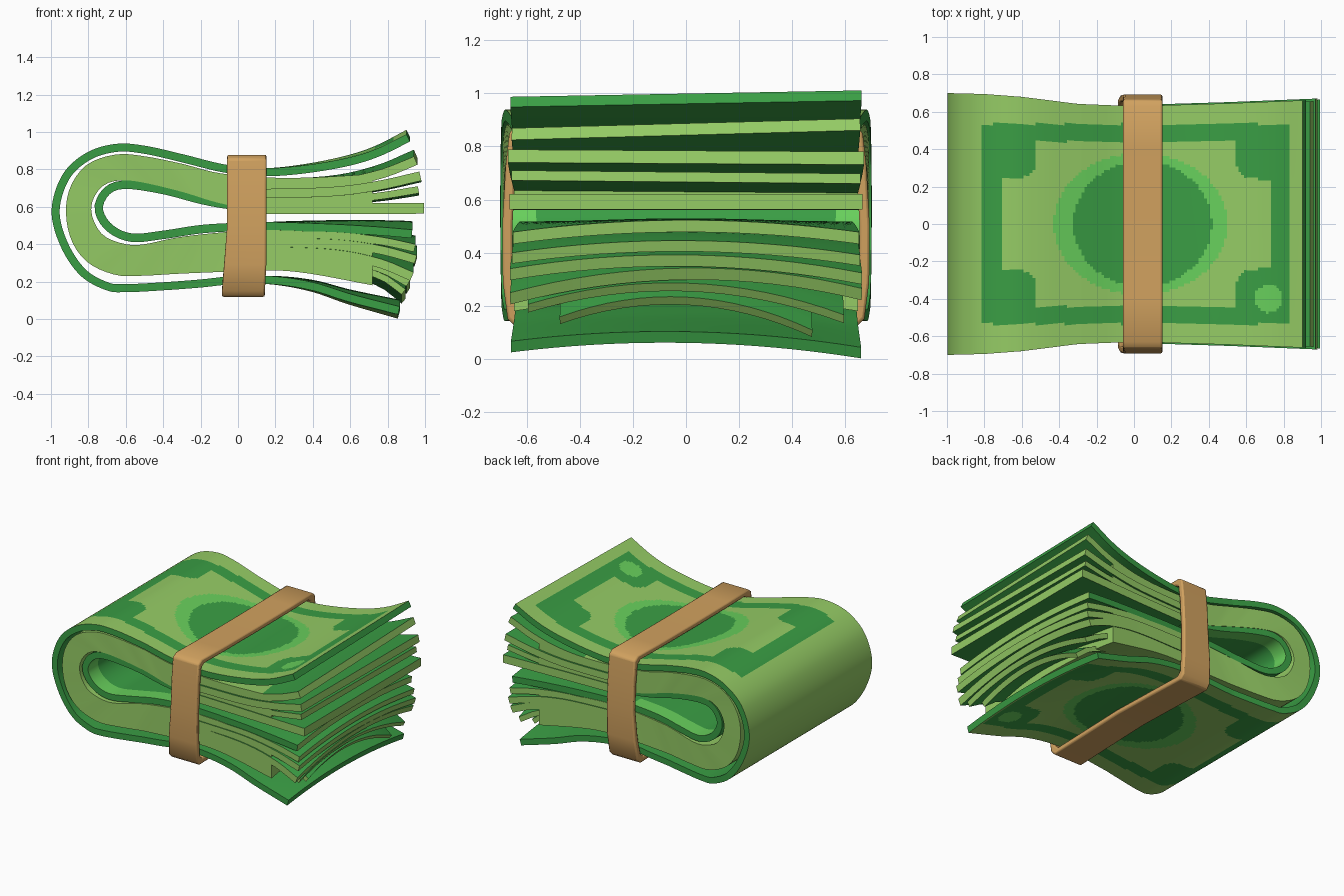
import bpy, bmesh, math
from mathutils import Vector

if "Cube" in bpy.data.objects:
    bpy.data.objects.remove(bpy.data.objects["Cube"])


def material(name, rgb):
    m = bpy.data.materials.new(name)
    m.diffuse_color = (*rgb, 1)
    m.use_nodes = True
    m.node_tree.nodes["Principled BSDF"].inputs["Base Color"].default_value = m.diffuse_color
    return m


LIGHT, DARK, MID = 0, 1, 2
GREENS = [material("light green", (0.30, 0.60, 0.13)),
          material("dark green", (0.042, 0.34, 0.058)),
          material("bright green", (0.138, 0.63, 0.107))]
TAN = material("tan", (0.64, 0.36, 0.115))


def smooth_path(pts, n):
    """Catmull-Rom curve through pts, resampled to n even steps."""
    p = [Vector(q) for q in pts]
    p = [2 * p[0] - p[1]] + p + [2 * p[-1] - p[-2]]
    fine = []
    for i in range(1, len(p) - 2):
        a, b, c, d = p[i - 1:i + 3]
        for k in range(30):
            t = k / 30
            fine.append(0.5 * (2 * b + (c - a) * t + (2 * a - 5 * b + 4 * c - d) * t * t
                               + (3 * b - a - 3 * c + d) * t ** 3))
    fine.append(p[-2])
    run = [0.0]
    for a, b in zip(fine, fine[1:]):
        run.append(run[-1] + (b - a).length)
    out, j = [], 0
    for i in range(n + 1):
        s = run[-1] * i / n
        while j < len(run) - 2 and run[j + 1] < s:
            j += 1
        f = (s - run[j]) / (run[j + 1] - run[j])
        out.append(fine[j].lerp(fine[j + 1], min(1, max(0, f))))
    return out


def thicken(pts, n, t):
    """Both sides of a centre line."""
    c = smooth_path(pts, n)
    a, b = [], []
    for i, p in enumerate(c):
        d = (c[min(i + 1, n)] - c[max(i - 1, 0)]).normalized()
        nrm = Vector((d.y, -d.x))
        a.append(p + nrm * t / 2)
        b.append(p - nrm * t / 2)
    return a, b


WIDTHS = [(-1, .70), (-.8, .695), (-.6, .68), (-.3, .642), (0, .63), (.5, .645), (1, .665)]


def half_width(x):
    x = min(1, max(-1, x))
    for (x0, w0), (x1, w1) in zip(WIDTHS, WIDTHS[1:]):
        if x <= x1:
            return w0 + (w1 - w0) * (x - x0) / (x1 - x0)


def finish(bm, name, mats, angle=35):
    bmesh.ops.recalc_face_normals(bm, faces=bm.faces)
    me = bpy.data.meshes.new(name)
    bm.to_mesh(me)
    bm.free()
    ob = bpy.data.objects.new(name, me)
    bpy.context.collection.objects.link(ob)
    for m in mats:
        me.materials.append(m)
    bpy.ops.object.select_all(action='DESELECT')
    ob.select_set(True)
    bpy.context.view_layer.objects.active = ob
    bpy.ops.object.shade_smooth_by_angle(angle=math.radians(angle))
    return ob


def ribbon(name, sides, rule, m=16, lift=0.0, tilt=0.0, width=1.0):
    """Paper slab between two x-z curves; lift bows the loose lower ends up in the middle."""
    bm = bmesh.new()
    n = len(sides[0]) - 1
    grid = []
    for side in sides:
        rows = []
        for p in side:
            ramp = min(1, max(0, (p.x - .15) / .75))
            low = p.y < .54
            row = []
            for k in range(m + 1):
                v = 2 * k / m - 1
                z = p.y + (lift * ramp * (1 - v * v) if low else 0)
                z += ramp * tilt * v * (-1 if low else 1)
                row.append(bm.verts.new((p.x, v * half_width(p.x) * width, z)))
            rows.append(row)
        grid.append(rows)

    def face(part, *vs):
        f = bm.faces.new(vs)
        c = f.calc_center_median()
        f.material_index = rule(part, c.x, c.y)

    for g, part in zip(grid, ("outer", "inner")):
        for i in range(n):
            for k in range(m):
                face(part, g[i][k], g[i + 1][k], g[i + 1][k + 1], g[i][k + 1])
    a, b = grid
    for i in range(n):
        for k in (0, m):
            face("side", a[i][k], a[i + 1][k], b[i + 1][k], b[i][k])
    for i in (0, n):
        for k in range(m):
            face("end", a[i][k], a[i][k + 1], b[i][k + 1], b[i][k])
    return finish(bm, name, GREENS)


def bill_print(part, x, y):
    """Printed frame, medallion and corner spot on the outside of the wrapping bill."""
    if part != "outer":
        return DARK
    ax, ay = abs(x - .01), abs(y)
    if math.hypot(x - .72, y + .40) < .075:
        return MID
    if ((x - .045) / .37) ** 2 + (y / .335) ** 2 < 1:
        return DARK
    if ((x - .035) / .465) ** 2 + (y / .38) ** 2 < 1:
        return MID
    if ax > .825 or ay > .535:
        return LIGHT
    if ax > .72 or ay > .44:
        return DARK
    notch = ((.72 - ax) / .19) ** 4 + ((.44 - ay) / .2) ** 4 < 1
    return DARK if notch else LIGHT


def inner_print(part, x, y):
    if part == "end":
        return LIGHT
    return MID if part == "inner" and x < 0 and abs(y) > .54 else DARK


def sheet_colour(part, x, y):
    return LIGHT if part in ("side", "end") else DARK


# outer bill wrapped round the whole wad
outer = [(.91, .98), (.75, .90), (.6, .85), (.4, .81), (.2, .787), (.05, .79), (-.1, .81),
         (-.3, .86), (-.5, .905), (-.65, .915), (-.8, .87), (-.92, .76), (-.975, .58),
         (-.93, .40), (-.83, .25), (-.7, .175), (-.6, .165), (-.4, .175), (-.2, .19),
         (0, .21), (.2, .205), (.4, .17), (.6, .105), (.86, .034)]
ribbon("outer_bill", thicken(outer, 270, .043), bill_print, m=84, lift=.05, tilt=.012)

# thick folded stack of bills
stack_out = [(.72, .775), (.4, .757), (.15, .757), (-.1, .78), (-.3, .83), (-.5, .87),
             (-.65, .88), (-.8, .83), (-.89, .72), (-.92, .58), (-.89, .42), (-.8, .30),
             (-.65, .235), (-.5, .232), (-.3, .243), (0, .255), (.2, .26), (.4, .24), (.72, .18)]
stack_in = [(.72, .562), (.4, .562), (.15, .572), (-.1, .62), (-.3, .68), (-.5, .728),
            (-.62, .742), (-.71, .72), (-.765, .66), (-.785, .59), (-.765, .51), (-.71, .44),
            (-.6, .40), (-.5, .40), (-.3, .44), (0, .47), (.2, .475), (.4, .465), (.72, .43)]
ribbon("folded_stack", (smooth_path(stack_out, 90), smooth_path(stack_in, 90)),
       lambda part, x, y: LIGHT, lift=.07, width=.99)

# innermost bill lining the fold
inner = [(.12, .592), (-.05, .61), (-.2, .638), (-.4, .69), (-.6, .718), (-.7, .685),
         (-.745, .59), (-.69, .49), (-.57, .435), (-.4, .45), (-.2, .48), (0, .492),
         (.2, .495), (.5, .485), (.75, .47), (.93, .455)]
ribbon("inner_bill", thicken(inner, 90, .045), inner_print, m=24, lift=.045, width=.985)

# loose fanned ends: start z, end z, end x, thickness, lift, tilt, width
FANS = {
    "upper_sheet": [(.59, .592, .995, .058, 0, 0, 1.0), (.625, .685, .965, .038, 0, -.006, .99),
                    (.67, .76, .975, .05, 0, -.004, 1.01), (.72, .865, .95, .048, 0, .018, .99)],
    "lower_sheet": [(.45, .375, .945, .042, .05, .004, .99), (.41, .31, .95, .045, .06, .008, 1.0),
                    (.365, .235, .93, .048, .085, -.008, 1.0), (.325, .17, .91, .036, .1, .02, .9),
                    (.29, .12, .885, .034, .1, .025, .72)],
}
for kind, rows in FANS.items():
    for i, (z0, z1, x1, t, lift, tilt, w) in enumerate(rows):
        d = z1 - z0
        path = [(.1, z0), (.5, z0 + .1 * d), (.75, z0 + .45 * d), (x1, z1)]
        ribbon(f"{kind}_{i + 1}", thicken(path, 14, t), sheet_colour,
               lift=lift, tilt=tilt, width=w)

# rubber band: rounded y-z loop, slightly wider at the bottom
half = [(0, .872), (.4, .874), (.63, .878), (.665, .855), (.68, .72), (.692, .5),
        (.69, .29), (.672, .15), (.64, .118), (.35, .128), (0, .138)]
loop = half + [(-y, z) for y, z in half[-2:0:-1]]
bm = bmesh.new()
rings = []
for y, z in loop:
    yi, zi = y * .945, .495 + (z - .495) * .9
    left = -.058 - .03 * max(0, (.5 - z) / .4)
    right = .152 - .01 * max(0, (.3 - z) / .2)
    rings.append([bm.verts.new(c) for c in
                  ((left, y, z), (right, y, z), (right, yi, zi), (left, yi, zi))])
for a, b in zip(rings, rings[1:] + rings[:1]):
    for k in range(4):
        bm.faces.new((a[k], a[(k + 1) % 4], b[(k + 1) % 4], b[k]))
band = finish(bm, "rubber_band", [TAN], 40)
bev = band.modifiers.new("soft_edges", 'BEVEL')
bev.width = .01
bev.segments = 2
bev.limit_method = 'ANGLE'
bev.angle_limit = math.radians(40)
